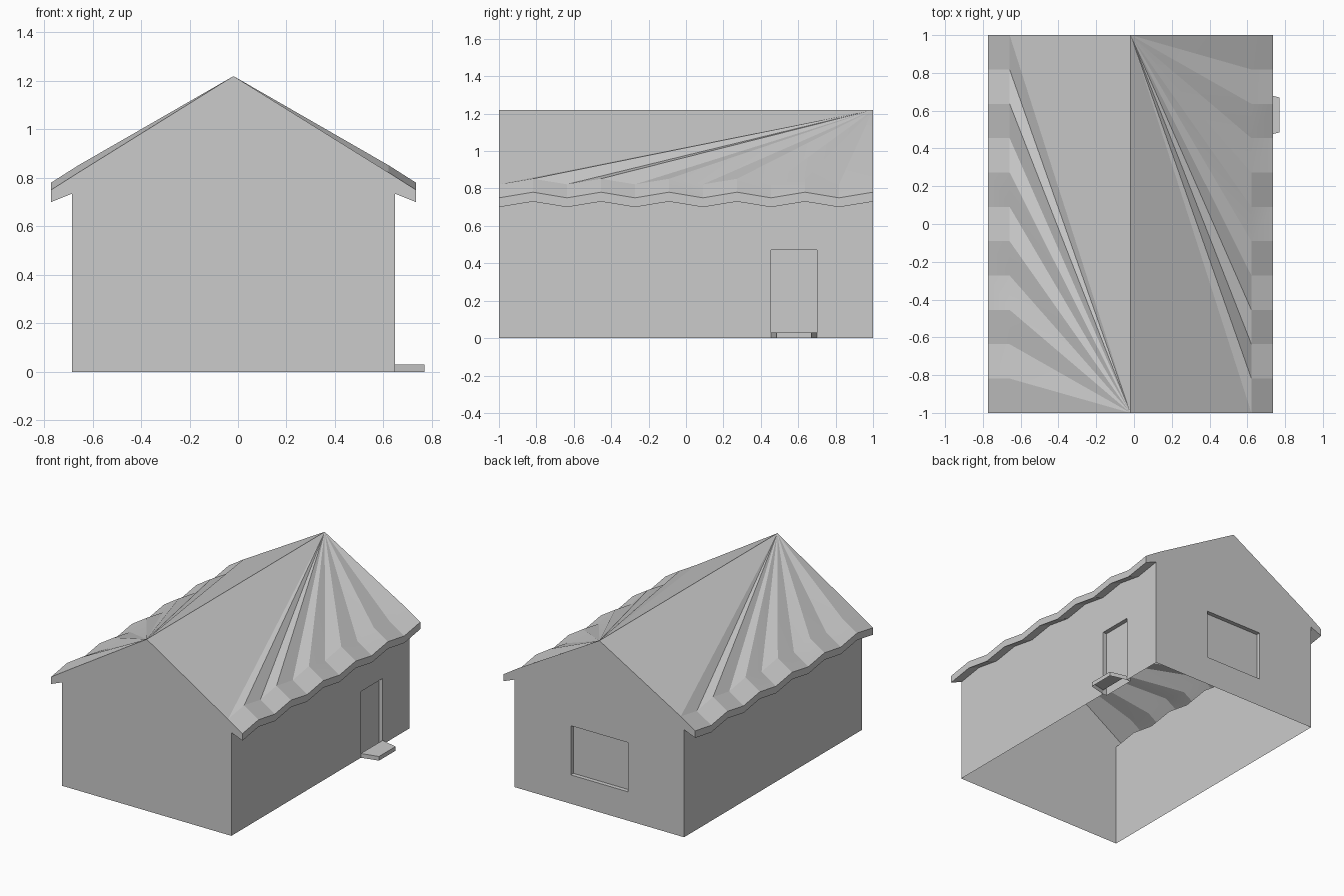
import bpy, bmesh, math

if "Cube" in bpy.data.objects:
    bpy.data.objects.remove(bpy.data.objects["Cube"])

C = -0.0185                    # x of the ridge
WALL, EAVE, INNER = 0.6665, 0.7535, 0.64   # half widths from the ridge
RIDGE_Z = 1.22
N = 11                         # wave segments along the eaves
YS = [-1 + 2 * i / N for i in range(N + 1)]
DEPTH = 0.03                   # recess depth of door and window


def wave(base, i):
    return base + 0.03 * (i % 2)


def make(name, faces, smooth=False):
    """Build an object from a list of faces given as point loops."""
    bm = bmesh.new()
    for pts in faces:
        bm.faces.new([bm.verts.new(p) for p in pts])
    bmesh.ops.remove_doubles(bm, verts=bm.verts, dist=1e-5)
    bmesh.ops.recalc_face_normals(bm, faces=bm.faces)
    mesh = bpy.data.meshes.new(name)
    bm.to_mesh(mesh)
    bm.free()
    obj = bpy.data.objects.new(name, mesh)
    bpy.context.collection.objects.link(obj)
    if smooth:
        bpy.ops.object.select_all(action='DESELECT')
        obj.select_set(True)
        bpy.context.view_layer.objects.active = obj
        bpy.ops.object.shade_smooth_by_angle(angle=math.radians(10))
    return obj


def line(side, half, base):
    """Wavy line running front to back on one side of the house."""
    return [(C + side * half, y, wave(base, i)) for i, y in enumerate(YS)]


def quads(a, b):
    return [(a[i], a[i + 1], b[i + 1], b[i]) for i in range(len(a) - 1)]


def gable_half(side, i):
    """Outline from the wall foot round the eave to the ridge."""
    x = lambda h: C + side * h
    return [(x(WALL), YS[i], 0), (x(WALL), YS[i], wave(0.735, i)),
            (x(EAVE), YS[i], wave(0.70, i)), (x(EAVE), YS[i], wave(0.75, i)),
            (x(INNER), YS[i], wave(0.822, i)), (C, YS[i], RIDGE_Z)]


house = []

# roof slopes, wavy tile edge, fascia and soffit
for side in (-1, 1):
    inner = line(side, INNER, 0.822)
    top = line(side, EAVE, 0.75)
    low = line(side, EAVE, 0.70)
    wall = line(side, WALL, 0.735)
    house += quads(inner, top) + quads(top, low) + quads(low, wall)
    apex = (C, side, RIDGE_Z)
    far = (C, -side, RIDGE_Z)
    house += [(apex, inner[i], inner[i + 1]) for i in range(N)]
    house.append((apex, far, inner[0] if side > 0 else inner[-1]))

# left wall
left = line(-1, WALL, 0.735)
house.append([(C - WALL, 1, 0), (C - WALL, -1, 0)] + left)

# right wall with door recess
xr = C + WALL
D0, D1, DH = 0.455, 0.70, 0.47
door = [(xr, D0, 0), (xr, D0, DH), (xr, D1, DH), (xr, D1, 0)]
door_in = [(x - DEPTH, y, z) for x, y, z in door]
right = line(1, WALL, 0.735)
house.append([(xr, -1, 0)] + door + [(xr, 1, 0)] + right[::-1])
house += quads(door, door_in)
house.append(door_in)

# front gable
house.append(gable_half(-1, 0) + gable_half(1, 0)[-2::-1])

# back gable, two halves around the window recess
W, Z0, Z1 = 0.225, 0.205, 0.555
for s in (-1, 1):
    x = C + s * W
    house.append(gable_half(s, N) + [(C, 1, Z1), (x, 1, Z1), (x, 1, Z0),
                                     (C, 1, Z0), (C, 1, 0)])
win = [(C, 1, Z0), (C + W, 1, Z0), (C + W, 1, Z1), (C, 1, Z1),
       (C - W, 1, Z1), (C - W, 1, Z0), (C, 1, Z0)]
win_in = [(px, 1 - DEPTH, pz) for px, _, pz in win]
house += quads(win, win_in)
house.append(win_in[:-1])

make("house", house, smooth=True)

# tapered doorstep, open underneath
foot = [(xr, D0, 0), (0.77, 0.485, 0), (0.77, 0.67, 0), (xr, D1, 0)]
tread = [(px, py, 0.03) for px, py, _ in foot]
make("door_step", quads(foot, tread) + [tread])
